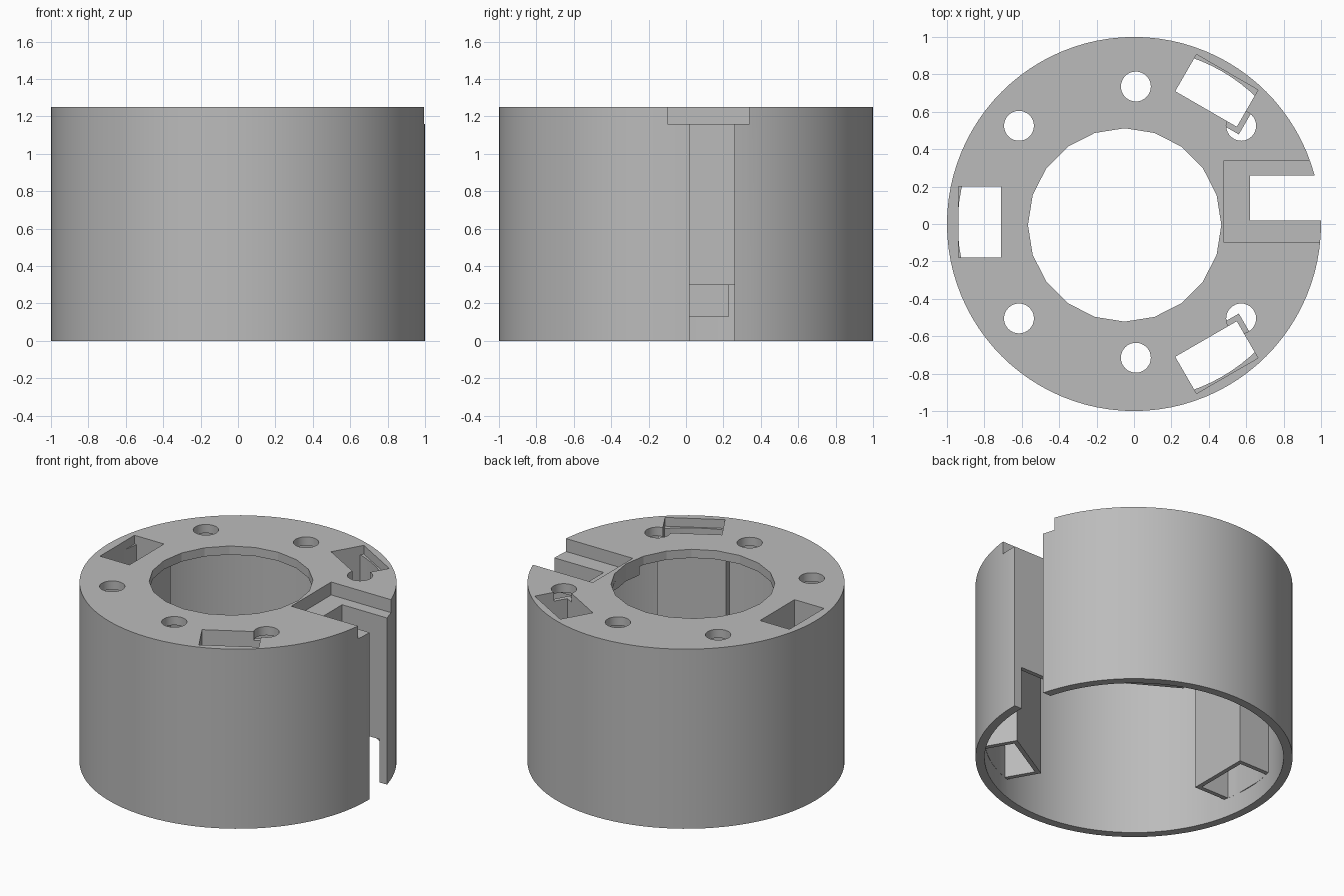
import bpy
import bmesh
from math import radians
from mathutils import Matrix

cube = bpy.data.objects.get("Cube")
if cube:
    bpy.data.objects.remove(cube, do_unlink=True)

HEIGHT, PLATE, INNER, WALL = 1.25, 1.19, 0.943, 0.03

grey = bpy.data.materials.new("plain grey")
grey.use_nodes = True
grey.diffuse_color = (0.5, 0.5, 0.5, 1)
grey.node_tree.nodes["Principled BSDF"].inputs["Base Color"].default_value = (0.5, 0.5, 0.5, 1)


def add_object(name, bm):
    bmesh.ops.recalc_face_normals(bm, faces=bm.faces)
    mesh = bpy.data.meshes.new(name)
    bm.to_mesh(mesh)
    bm.free()
    mesh.materials.append(grey)
    obj = bpy.data.objects.new(name, mesh)
    bpy.context.collection.objects.link(obj)
    return obj


def box(name, x, y, z, turn=0, shift=(0, 0)):
    """Box between limits, turned about z, then shifted."""
    bm = bmesh.new()
    bmesh.ops.create_cube(bm, size=1)
    for v in bm.verts:
        v.co = [lim[0] if c < 0 else lim[1] for c, lim in zip(v.co, (x, y, z))]
    place = Matrix.Translation((*shift, 0)) @ Matrix.Rotation(radians(turn), 4, "Z")
    bmesh.ops.transform(bm, matrix=place, verts=bm.verts)
    return add_object(name, bm)


def cylinder(name, radius, z, sides=96, center=(0, 0)):
    bm = bmesh.new()
    bmesh.ops.create_cone(bm, cap_ends=True, segments=sides, radius1=radius,
                          radius2=radius, depth=z[1] - z[0])
    bmesh.ops.translate(bm, vec=(*center, (z[0] + z[1]) / 2), verts=bm.verts)
    return add_object(name, bm)


def combine(target, tool, operation):
    """Apply a boolean and drop the helper object."""
    mod = target.modifiers.new("boolean", "BOOLEAN")
    mod.operation, mod.object, mod.solver = operation, tool, "EXACT"
    bpy.context.view_layer.objects.active = target
    bpy.ops.object.modifier_apply(modifier=mod.name)
    bpy.data.objects.remove(tool, do_unlink=True)


def clipped(obj, radius):
    combine(obj, cylinder("clip", radius, (-1, 2)), "INTERSECT")
    return obj


# Round housing, open below, with a top plate
housing = cylinder("housing", 1, (0, HEIGHT))
combine(housing, cylinder("cavity", INNER, (-0.2, PLATE)), "DIFFERENCE")

# Three pocket sleeves, the cable channel and its tray
pockets = [(0, (0, 0.01)), (120, (0.03, 0)), (-120, (0.03, 0))]
px, py = (-0.937, -0.71), (-0.19, 0.19)
solids = [box("sleeve", (px[0] - 0.03, px[1] + WALL), (py[0] - WALL, py[1] + WALL),
              (0.13, 1.22), turn, shift) for turn, shift in pockets]
solids.append(box("tray", (0.45, 1.1), (-0.13, 0.37), (1.13, 1.22)))
solids.append(box("channel", (0.59, 1.1), (-0.01, 0.29), (0.3, 1.15)))
for solid in solids:
    combine(housing, clipped(solid, 0.972), "UNION")

# Pocket openings: square through the plate, following the wall below it
for turn, shift in pockets:
    combine(housing, clipped(box("pocket", px, py, (-0.1, 1.2), turn, shift), INNER - 0.001),
            "DIFFERENCE")
    combine(housing, box("opening", px, py, (PLATE - 0.001, 1.4), turn, shift), "DIFFERENCE")

# Tray recess and slot through the side
combine(housing, box("recess", (0.48, 1.2), (-0.1, 0.34), (1.16, 1.4)), "DIFFERENCE")
combine(housing, box("slot", (0.62, 1.2), (0.02, 0.26), (-0.1, 1.3)), "DIFFERENCE")

# Faceted centre hole and six screw holes
combine(housing, cylinder("centre_hole", 0.517, (1.0, 1.4), 20, (-0.05, -0.005)), "DIFFERENCE")
for x, y in ((0.01, 0.725), (-0.615, 0.515), (0.573, 0.515)):
    for side in (1, -1):
        combine(housing, cylinder("screw_hole", 0.08, (PLATE - 0.002, 1.4), 32,
                                  (x, side * y + 0.01)), "DIFFERENCE")

bpy.ops.object.select_all(action="DESELECT")
housing.select_set(True)
bpy.context.view_layer.objects.active = housing
bpy.ops.object.shade_smooth_by_angle(angle=radians(12))
